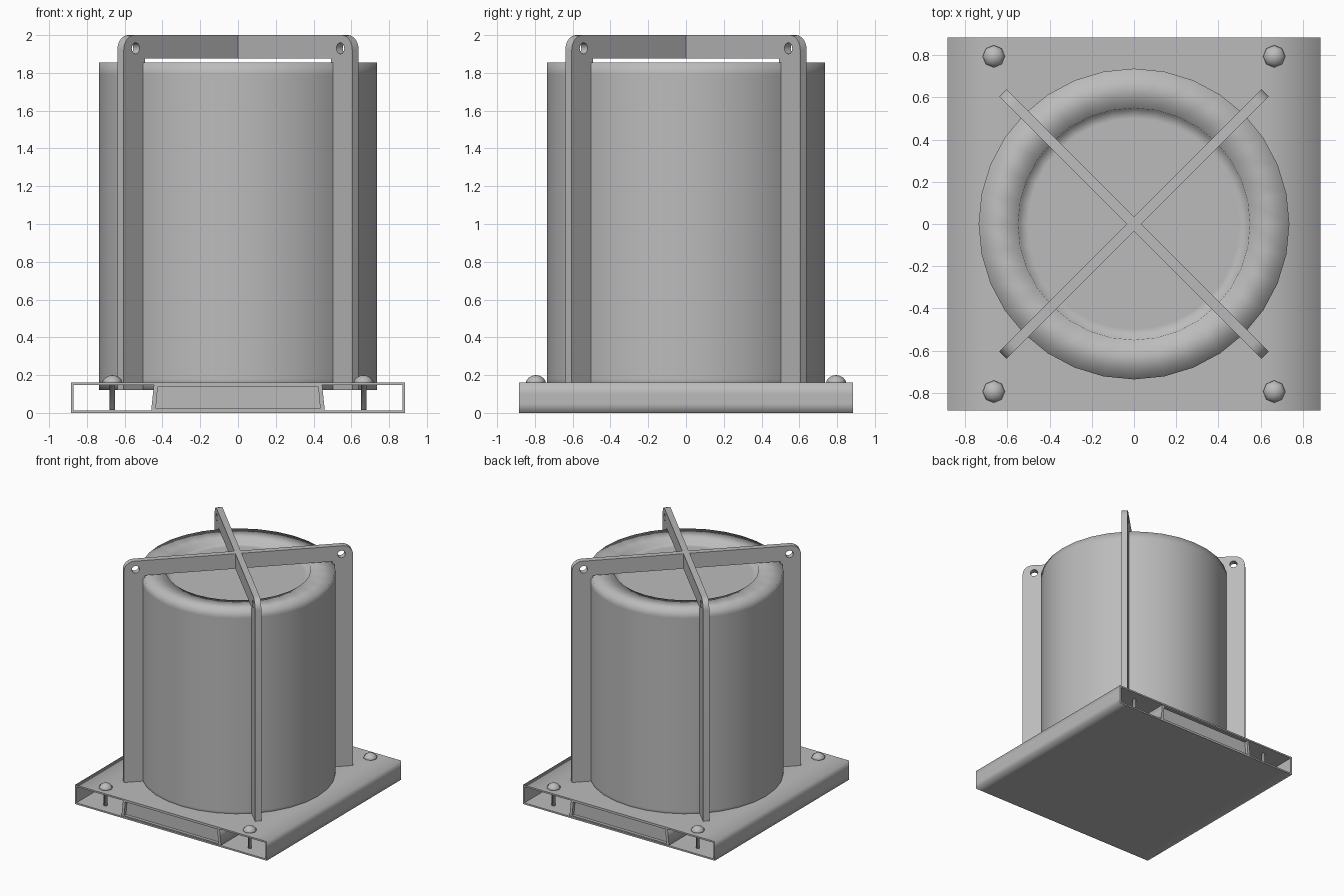
import bpy, bmesh
from math import sin, cos, pi, radians

if "Cube" in bpy.data.objects:
    bpy.data.objects.remove(bpy.data.objects["Cube"])

grey = bpy.data.materials.new("plain grey")
grey.use_nodes = True
COLOUR = (0.5, 0.5, 0.5, 1)
grey.diffuse_color = COLOUR
grey.node_tree.nodes["Principled BSDF"].inputs["Base Color"].default_value = COLOUR

HALF = 0.885      # half width of the base
BASE_TOP = 0.16
WALL = 0.013


def finish(name, bm):
    mesh = bpy.data.meshes.new(name)
    bmesh.ops.recalc_face_normals(bm, faces=bm.faces)
    bm.to_mesh(mesh)
    bm.free()
    mesh.materials.append(grey)
    obj = bpy.data.objects.new(name, mesh)
    bpy.context.collection.objects.link(obj)
    return obj


def lathe(name, profile, sides, location=(0, 0, 0)):
    """Revolve an (r, z) profile; both ends sit on the axis."""
    bm = bmesh.new()
    verts = [bm.verts.new((r, 0, z)) for r, z in profile]
    edges = [bm.edges.new(pair) for pair in zip(verts, verts[1:])]
    bmesh.ops.spin(bm, geom=verts + edges, cent=(0, 0, 0), axis=(0, 0, 1),
                   angle=2 * pi, steps=sides)
    bmesh.ops.remove_doubles(bm, verts=bm.verts, dist=0.0005)
    for f in bm.faces:
        f.smooth = True
    obj = finish(name, bm)
    obj.location = location
    return obj


def sleeve(name, outer, inner, depth):
    """Open-ended tube along y between two matching (x, z) loops."""
    bm = bmesh.new()
    rings = [[bm.verts.new((x, y, z)) for x, z in loop]
             for loop, y in ((outer, -depth), (outer, depth), (inner, depth), (inner, -depth))]
    n = len(outer)
    for k in range(4):
        a, b = rings[k], rings[(k + 1) % 4]
        for i in range(n):
            j = (i + 1) % n
            face = bm.faces.new((a[i], a[j], b[j], b[i]))
            face.smooth = k == 0
    return finish(name, bm)


def mirrored(points):
    return points + [(-x, z) for x, z in reversed(points)]


# Base: hollow shell open at front and back
half_loop = [(0.8, 0), (HALF, 0), (HALF, 0.05), (HALF, 0.1), (HALF, BASE_TOP), (0.6, BASE_TOP)]
inner_loop = [(min(x, HALF - WALL), min(max(z, WALL), BASE_TOP - WALL)) for x, z in half_loop]
sleeve("base_shell", mirrored(half_loop), mirrored(inner_loop), HALF)

# Centre channel with slightly slanted sides, closed by recessed panels
sleeve("base_channel", mirrored([(0.46, 0.008), (0.445, 0.152)]),
       mirrored([(0.435, 0.022), (0.425, 0.138)]), HALF - 0.005)
for name, side in (("front_panel", -1), ("back_panel", 1)):
    bm = bmesh.new()
    bmesh.ops.create_cube(bm, size=1)
    panel = finish(name, bm)
    panel.scale = (0.87, 0.01, 0.13)
    panel.location = (0, side * (HALF - 0.035), 0.08)

# Drum with a soft-looking rim and a shallow sunken lid
lathe("drum", [(0, 0.12), (0.737, 0.12), (0.737, 0.18), (0.737, 1.79), (0.737, 1.855),
               (0.55, 1.855), (0.545, 1.815), (0.5, 1.815), (0, 1.815)], 32)

# Crossed bracket plates: two legs and a top bar, with a hole in each upper corner
REACH, CORNER, LEG_IN, TOP = 0.88, 0.08, 0.72, 2.0


def add_loop(curve, points):
    spline = curve.splines.new("POLY")
    spline.points.add(len(points) - 1)
    for p, (x, y) in zip(spline.points, points):
        p.co = (x, y, 0, 1)
    spline.use_cyclic_u = True


def arc(cx, cy, r, start, end, steps):
    return [(cx + r * cos(start + (end - start) * i / steps),
             cy + r * sin(start + (end - start) * i / steps)) for i in range(steps + 1)]


for name, angle in (("bracket_plate_a", 45), ("bracket_plate_b", 135)):
    curve = bpy.data.curves.new(name, "CURVE")
    curve.dimensions = "2D"
    curve.fill_mode = "BOTH"
    curve.extrude = 0.024
    right = [(LEG_IN, 1.875), (LEG_IN, 0.12), (REACH, 0.12)]
    right += arc(REACH - CORNER, TOP - CORNER, CORNER, 0, pi / 2, 6)
    add_loop(curve, mirrored(right))
    for side in (-1, 1):
        add_loop(curve, arc(side * 0.79, 1.93, 0.03, 0, 2 * pi * 11 / 12, 11))
    curve.materials.append(grey)
    plate = bpy.data.objects.new(name, curve)
    bpy.context.collection.objects.link(plate)
    plate.rotation_euler = (pi / 2, 0, radians(angle))
    bpy.ops.object.select_all(action="DESELECT")
    plate.select_set(True)
    bpy.context.view_layer.objects.active = plate
    bpy.ops.object.convert(target="MESH")
    bpy.ops.object.shade_smooth_by_angle(angle=radians(35))

# Domed bolts in the base corners, stems running down inside the shell
bolt = [(0, 0.015), (0.015, 0.015), (0.015, 0.155), (0.054, 0.155), (0.05, 0.172),
        (0.037, 0.187), (0.018, 0.197), (0, 0.2)]
for x, side in ((0.665, "left"), (-0.665, "right")):
    for y, end in ((-0.795, "front"), (0.795, "back")):
        lathe(f"{end}_{side}_bolt", bolt, 8, (x, y, 0))
